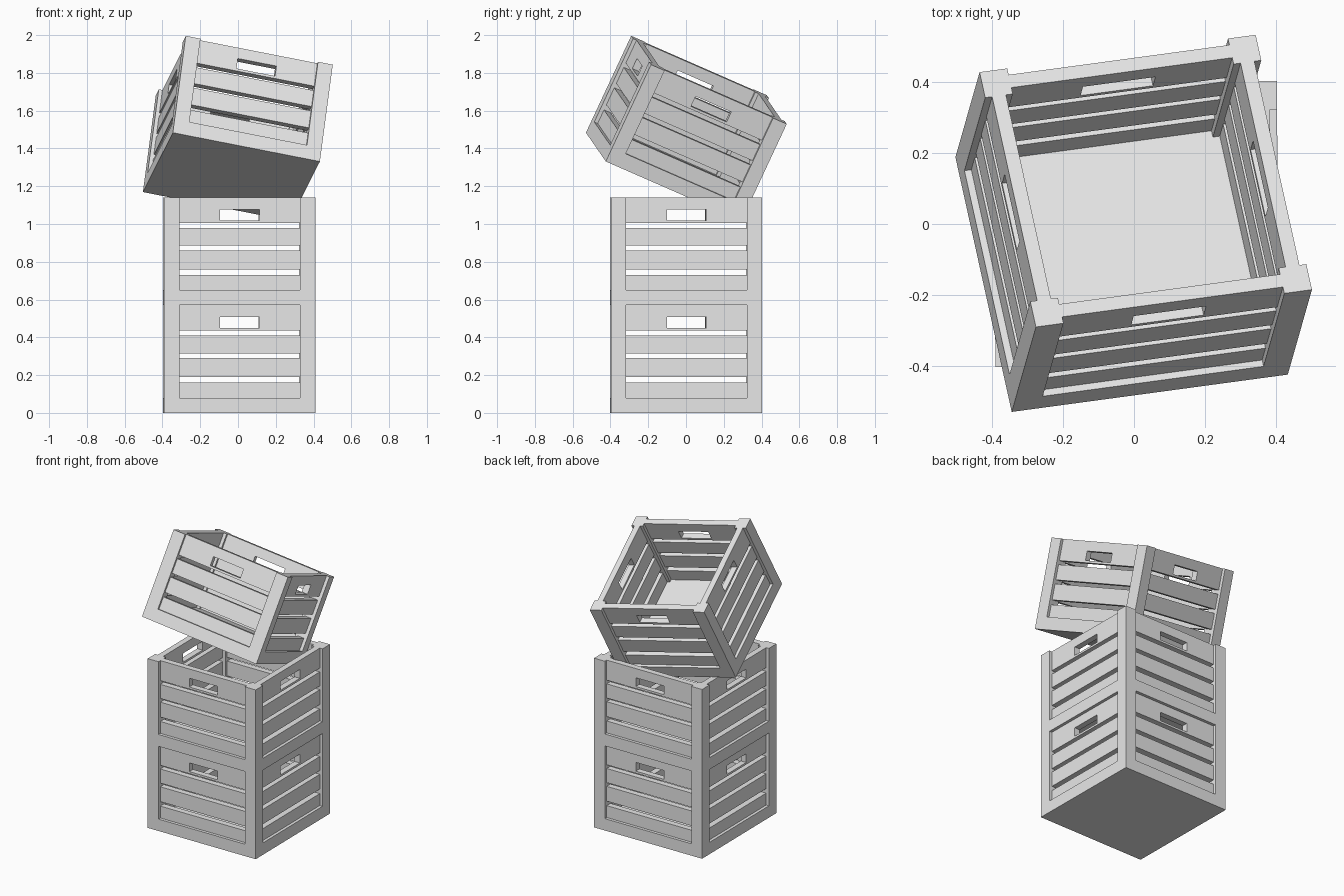
import bpy
import bmesh
from math import radians
from mathutils import Matrix, Vector, Euler

cube = bpy.data.objects.get("Cube")
if cube:
    bpy.data.objects.remove(cube, do_unlink=True)

HALF = 0.40      # half the crate width
INNER = 0.32     # where the posts begin
HEIGHT = 0.57
BASE = 0.08
BOARD_Y = -0.36  # centre plane of the front boards
THICK = 0.04

grey = bpy.data.materials.new("plain_grey")
grey.use_nodes = True
grey.diffuse_color = (0.8, 0.8, 0.8, 1)
grey.node_tree.nodes["Principled BSDF"].inputs["Base Color"].default_value = (0.8, 0.8, 0.8, 1)


def finish(bm, name):
    bmesh.ops.recalc_face_normals(bm, faces=bm.faces)
    mesh = bpy.data.meshes.new(name)
    bm.to_mesh(mesh)
    bm.free()
    mesh.materials.append(grey)
    return mesh


def extrude_up(bm, faces, height):
    out = bmesh.ops.extrude_face_region(bm, geom=faces)["geom"]
    verts = [g for g in out if isinstance(g, bmesh.types.BMVert)]
    bmesh.ops.translate(bm, verts=verts, vec=(0, 0, height))
    return [g for g in out if isinstance(g, bmesh.types.BMFace)]


def repeat_on_four_sides(bm):
    source = bm.verts[:] + bm.edges[:] + bm.faces[:]
    for turn in (90, 180, 270):
        copy = bmesh.ops.duplicate(bm, geom=source)["geom"]
        verts = [g for g in copy if isinstance(g, bmesh.types.BMVert)]
        bmesh.ops.rotate(bm, verts=verts, matrix=Matrix.Rotation(radians(turn), 3, "Z"))


# Solid base with four corner posts grown out of it
def make_frame():
    bm = bmesh.new()
    steps = (-HALF, -INNER, INNER, HALF)
    grid = [[bm.verts.new((x, y, 0)) for x in steps] for y in steps]
    for j in range(3):
        for i in range(3):
            bm.faces.new((grid[j][i], grid[j][i + 1], grid[j + 1][i + 1], grid[j + 1][i]))
    bottom = bm.faces[:]
    top = extrude_up(bm, bottom, BASE)
    # the extrusion drops the source faces, so close the underside again
    if not any(f.calc_center_median().z < 0.001 for f in bm.faces):
        ring = ([grid[0][i] for i in range(3)] + [grid[i][3] for i in range(3)]
                + [grid[3][i] for i in (3, 2, 1)] + [grid[i][0] for i in (3, 2, 1)])
        bm.faces.new(ring)
    corners = [f for f in top if all(abs(c) > INNER for c in f.calc_center_median().xy)]
    for face in corners:
        extrude_up(bm, [face], HEIGHT - BASE)
    loose = [v for v in bm.verts if not v.link_faces]
    bmesh.ops.delete(bm, geom=loose, context="VERTS")
    return finish(bm, "crate_frame")


# Three plain slats per side
def make_slats():
    bm = bmesh.new()
    for low, high in ((BASE, 0.16), (0.19, 0.29), (0.315, 0.41)):
        place = (Matrix.Translation((0, BOARD_Y, (low + high) / 2))
                 @ Matrix.Diagonal((2 * INNER, THICK, high - low, 1)))
        bmesh.ops.create_cube(bm, size=1, matrix=place)
    repeat_on_four_sides(bm)
    return finish(bm, "side_slats")


# Top board on each side with a rectangular hand hole
def make_handle_boards():
    bm = bmesh.new()

    def rectangle(half, low, high):
        y = BOARD_Y - THICK / 2
        return [bm.verts.new((x, y, z)) for x, z in
                ((-half, low), (half, low), (half, high), (-half, high))]

    outer = rectangle(INNER, 0.435, HEIGHT)
    hole = rectangle(0.105, 0.449, 0.508)
    front = [bm.faces.new((outer[i], outer[(i + 1) % 4], hole[(i + 1) % 4], hole[i]))
             for i in range(4)]
    copy = bmesh.ops.duplicate(bm, geom=bm.verts[:] + bm.edges[:] + front)
    back = [copy["vert_map"][v] for v in outer + hole]
    bmesh.ops.translate(bm, verts=back, vec=Vector((0, THICK, 0)))
    for loop, rear in ((outer, back[:4]), (hole, back[4:])):
        for i in range(4):
            k = (i + 1) % 4
            bm.faces.new((loop[i], loop[k], rear[k], rear[i]))
    repeat_on_four_sides(bm)
    return finish(bm, "handle_boards")


parts = (make_frame(), make_slats(), make_handle_boards())

# Two stacked crates and a tipped one resting on top
crates = {
    "lower": ((0.006, 0, 0), (0, 0, 0.5)),
    "middle": ((0.006, 0, HEIGHT), (0, 0, 0.5)),
    "tilted": ((-0.035, -0.118, 1.25), (-23.6, 11.0, 7.7)),
}
for label, (position, angles) in crates.items():
    turn = Euler([radians(a) for a in angles], "XYZ")
    for mesh in parts:
        obj = bpy.data.objects.new(label + "_" + mesh.name, mesh)
        obj.location = position
        obj.rotation_euler = turn
        bpy.context.scene.collection.objects.link(obj)
